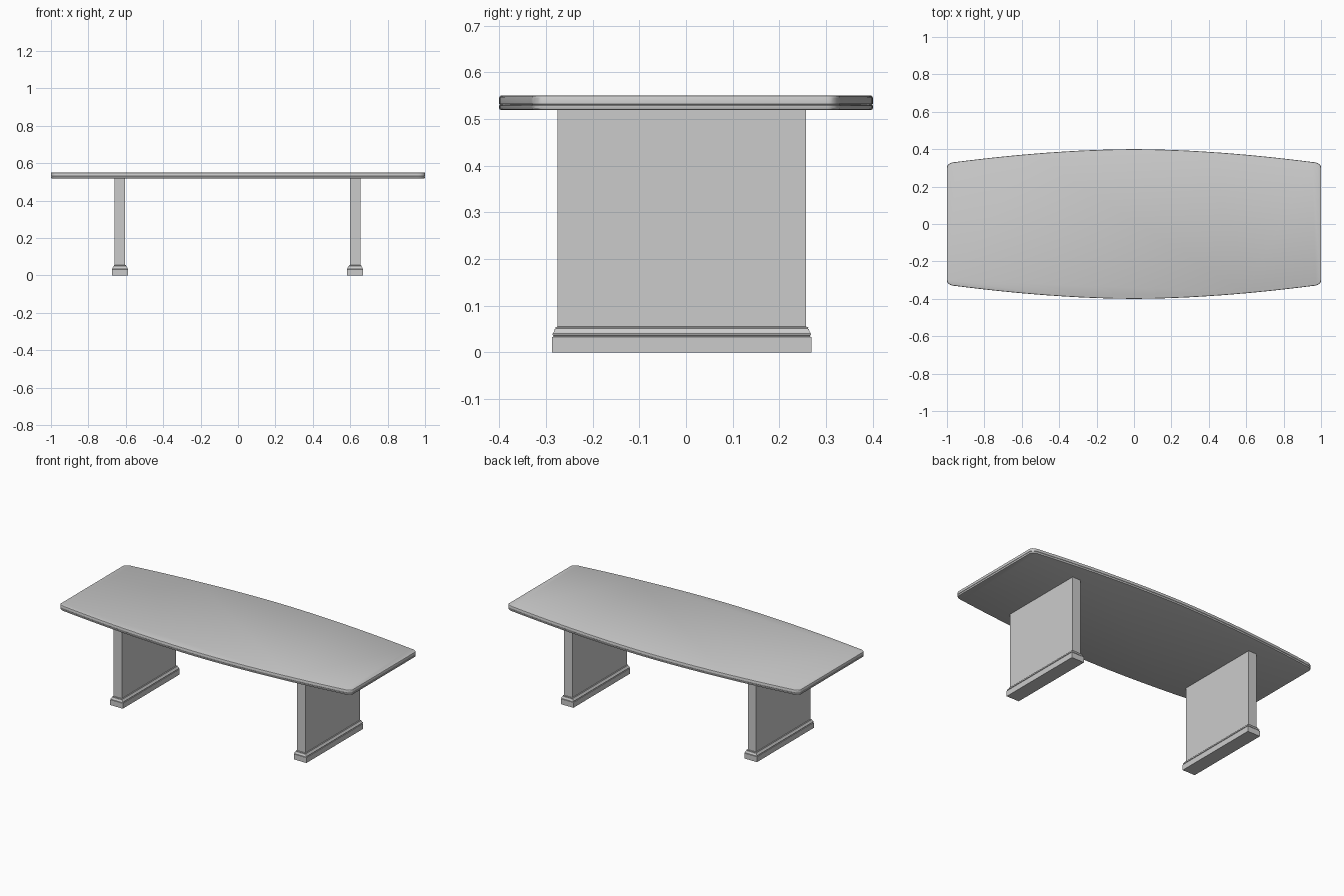
import bpy, bmesh, math

if "Cube" in bpy.data.objects:
    bpy.data.objects.remove(bpy.data.objects["Cube"])


def loft(name, rings):
    """Skin a stack of equal-length point loops and cap both ends."""
    bm = bmesh.new()
    loops = [[bm.verts.new(p) for p in ring] for ring in rings]
    n = len(loops[0])
    for a, b in zip(loops, loops[1:]):
        for i in range(n):
            j = (i + 1) % n
            bm.faces.new((a[i], a[j], b[j], b[i]))
    bm.faces.new(loops[0][::-1])
    bm.faces.new(loops[-1])
    bmesh.ops.recalc_face_normals(bm, faces=bm.faces)
    mesh = bpy.data.meshes.new(name)
    bm.to_mesh(mesh)
    bm.free()
    ob = bpy.data.objects.new(name, mesh)
    bpy.context.collection.objects.link(ob)
    return ob


def rect(cx, cy, hx, hy, z):
    return [(cx + sx * hx, cy + sy * hy, z)
            for sx, sy in ((-1, -1), (1, -1), (1, 1), (-1, 1))]


# Boat-shaped outline: one quarter, then mirrored
def bow(x):
    return 0.4 - 0.075 * x ** 1.8


CORNER_X, END_Y = 0.955, 0.303
quarter = []
for i in range(7):
    a = math.radians(15 * i)
    quarter.append((CORNER_X + (1 - CORNER_X) * math.cos(a),
                    END_Y + (bow(CORNER_X) - END_Y) * math.sin(a)))
quarter += [(CORNER_X * (1 - i / 16), bow(CORNER_X * (1 - i / 16)))
            for i in range(1, 17)]
half = quarter + [(-x, y) for x, y in quarter[-2::-1]]
outline = half + [(-x, -y) for x, y in half]

# Tabletop with eased edges and a fine groove: (height, inset)
edge = [(0.519, 0.004), (0.520, 0.0015), (0.523, 0), (0.529, 0),
        (0.5305, 0.002), (0.532, 0), (0.546, 0), (0.549, 0.0015), (0.550, 0.004)]
top = loft("tabletop", [[(x * (1 - d), y * (1 - d / 0.4), z) for x, y in outline]
                        for z, d in edge])
bpy.context.view_layer.objects.active = top
top.select_set(True)
bpy.ops.object.shade_smooth_by_angle(angle=math.radians(30))
top.select_set(False)

# Slab legs with stepped plinths: (height, overhang in x, overhang in y)
LEG_Y, HX, HY = -0.009, 0.028, 0.266
plinth = [(0.0, 0.015, 0.0115), (0.033, 0.015, 0.0115), (0.034, 0.012, 0.0085),
          (0.036, 0.012, 0.0085), (0.037, 0.014, 0.0105), (0.040, 0.014, 0.0105),
          (0.044, 0.010, 0.008), (0.050, 0.0065, 0.006), (0.051, 0.005, 0.004),
          (0.054, 0.005, 0.005), (0.055, 0.001, 0.001)]
for side, cx in (("left", -0.631), ("right", 0.626)):
    loft(side + "_leg_panel", [rect(cx, LEG_Y, HX, HY, z) for z in (0.05, 0.52)])
    loft(side + "_leg_plinth", [rect(cx, LEG_Y, HX + ox, HY + oy, z)
                                for z, ox, oy in plinth])
